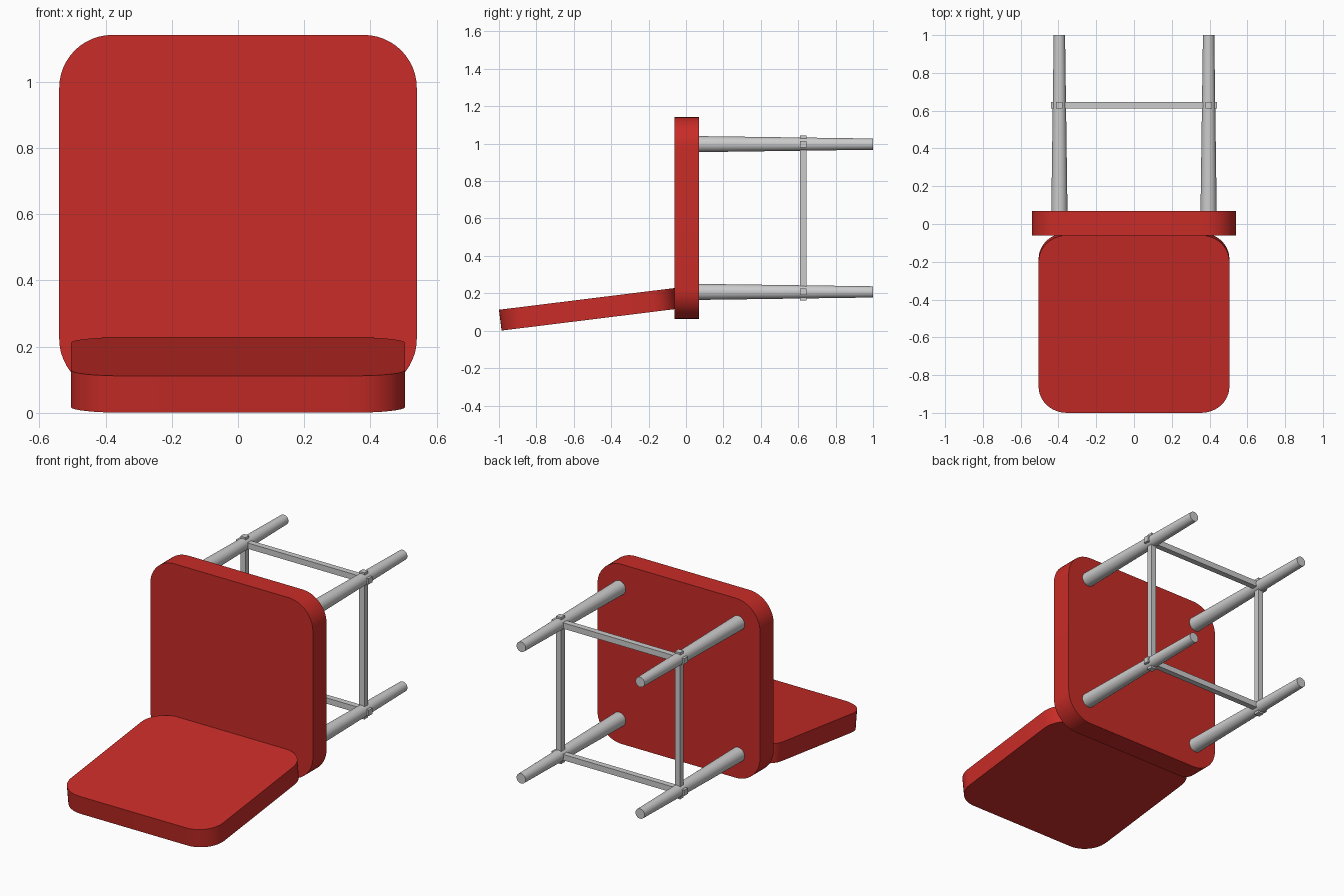
import bpy, bmesh
from math import sin, cos, pi, radians
from mathutils import Vector, Matrix

if "Cube" in bpy.data.objects:
    bpy.data.objects.remove(bpy.data.objects["Cube"])

red = bpy.data.materials.new("red_paint")
red.diffuse_color = (0.58, 0.025, 0.02, 1)
red.use_nodes = True
red.node_tree.nodes["Principled BSDF"].inputs["Base Color"].default_value = red.diffuse_color

CZ = 0.6025      # height of the seat centre
LEG = 0.395      # leg offset from the seat centre


def finish(name, bm, material=None):
    bmesh.ops.recalc_face_normals(bm, faces=bm.faces[:])
    mesh = bpy.data.meshes.new(name)
    bm.to_mesh(mesh)
    bm.free()
    ob = bpy.data.objects.new(name, mesh)
    bpy.context.collection.objects.link(ob)
    if material:
        mesh.materials.append(material)
    bpy.ops.object.select_all(action='DESELECT')
    bpy.context.view_layer.objects.active = ob
    ob.select_set(True)
    bpy.ops.object.shade_smooth_by_angle(angle=radians(35))
    return ob


def slab(name, width, length, thick, rx, ry, matrix):
    """Flat board with rounded corners, lying in local XY."""
    bm = bmesh.new()
    n = 12
    ring = []
    for q, (sx, sy) in enumerate([(1, 1), (-1, 1), (-1, -1), (1, -1)]):
        for i in range(n + 1):
            a = (q + i / n) * pi / 2
            ring.append(bm.verts.new((sx * (width / 2 - rx) + rx * cos(a),
                                      sy * (length / 2 - ry) + ry * sin(a),
                                      -thick / 2)))
    face = bm.faces.new(ring)
    top = bmesh.ops.extrude_face_region(bm, geom=[face], use_keep_orig=True)
    moved = [g for g in top["geom"] if isinstance(g, bmesh.types.BMVert)]
    bmesh.ops.translate(bm, verts=moved, vec=(0, 0, thick))
    bm.transform(matrix)
    return finish(name, bm, red)


def leg(name, x, z):
    bm = bmesh.new()
    y0, y1 = 0.06, 1.0
    bmesh.ops.create_cone(bm, cap_ends=True, segments=32, radius1=0.043,
                          radius2=0.03, depth=y1 - y0)
    bm.transform(Matrix.Translation((x, (y0 + y1) / 2, z))
                 @ Matrix.Rotation(-pi / 2, 4, 'X'))
    return finish(name, bm)


def bar(name, centre, size):
    bm = bmesh.new()
    bmesh.ops.create_cube(bm, size=1)
    bm.transform(Matrix.Translation(centre) @ Matrix.Diagonal(Vector((*size, 1))))
    return finish(name, bm)


# Upright seat and tilted backrest (the chair lies on its back)
slab("seat", 1.08, 1.078, 0.13, 0.16, 0.16,
     Matrix.Translation((0, 0.004, CZ)) @ Matrix.Rotation(pi / 2, 4, 'X'))
slab("backrest", 1.01, 0.947, 0.112, 0.15, 0.14,
     Matrix.Translation((0, -0.523, 0.1145)) @ Matrix.Rotation(radians(7.05), 4, 'X'))

# Tapered legs
for sx, side in ((-1, "left"), (1, "right")):
    for sz, end in ((-1, "back"), (1, "front")):
        leg(f"{end}_{side}_leg", sx * LEG, CZ + sz * LEG)

# Square stretchers running through the legs
T, SPAN, Y = 0.035, 0.88, 0.628
for s, side, end in ((-1, "left", "back"), (1, "right", "front")):
    bar(f"{side}_stretcher", (s * LEG, Y, CZ), (T, T, SPAN))
    bar(f"{end}_stretcher", (0, Y, CZ + s * LEG), (SPAN, T, T))
